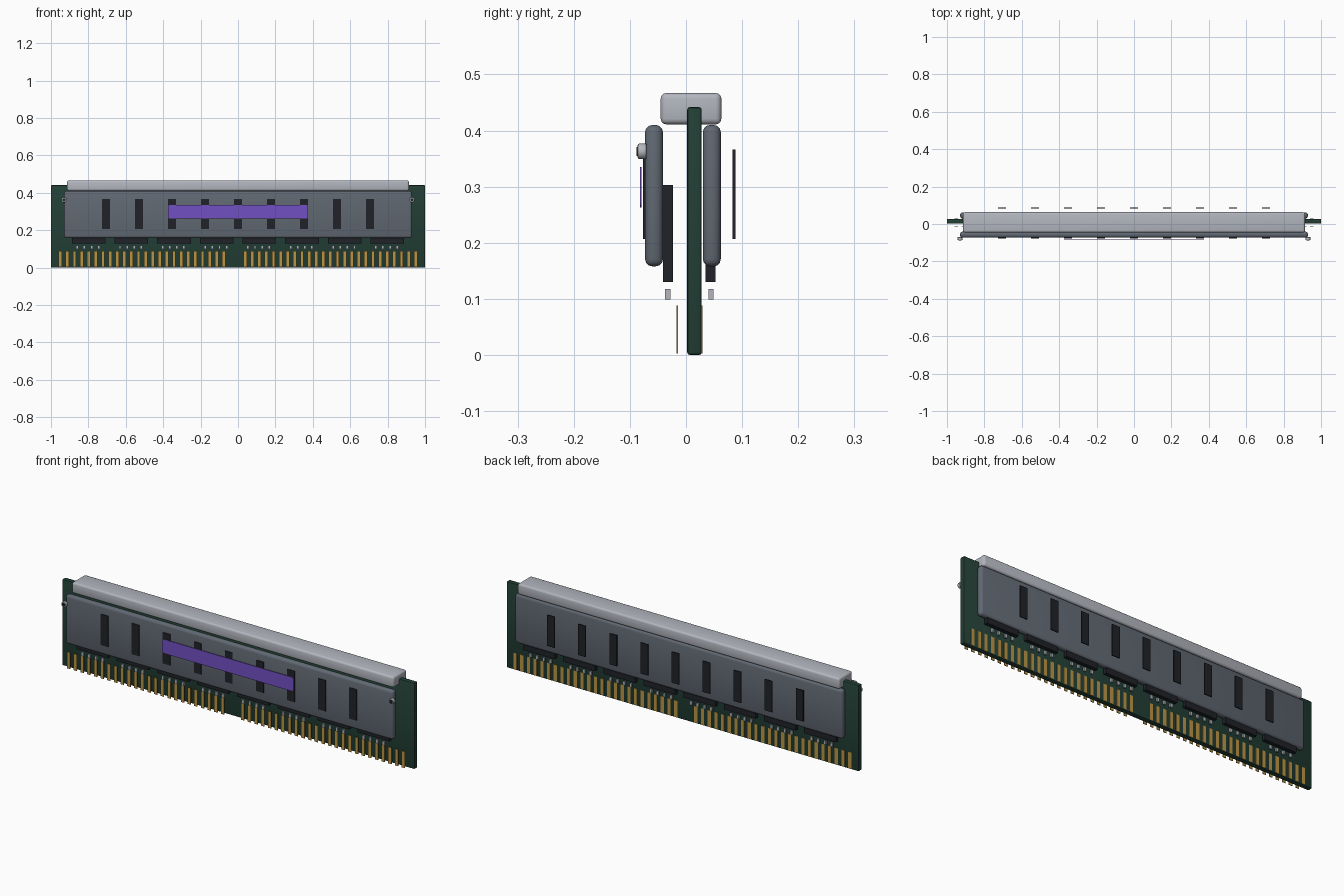
import bpy, bmesh, math
from mathutils import Matrix, Vector

if "Cube" in bpy.data.objects:
    bpy.data.objects.remove(bpy.data.objects["Cube"])


def material(name, rgb):
    m = bpy.data.materials.new(name)
    m.diffuse_color = (*rgb, 1)
    m.use_nodes = True
    m.node_tree.nodes["Principled BSDF"].inputs["Base Color"].default_value = m.diffuse_color
    return m


GREEN = material("board green", (0.016, 0.05, 0.036))
METAL = material("spreader grey", (0.12, 0.14, 0.17))
SILVER = material("light metal", (0.45, 0.47, 0.52))
BLACK = material("chip black", (0.014, 0.016, 0.021))
GOLD = material("contact gold", (0.50, 0.30, 0.06))
PURPLE = material("label purple", (0.17, 0.08, 0.55))


def finish(name, bm, mat, bevel=0, segments=3):
    bmesh.ops.recalc_face_normals(bm, faces=bm.faces)
    mesh = bpy.data.meshes.new(name)
    bm.to_mesh(mesh)
    bm.free()
    ob = bpy.data.objects.new(name, mesh)
    bpy.context.collection.objects.link(ob)
    mesh.materials.append(mat)
    bpy.context.view_layer.objects.active = ob
    bpy.ops.object.select_all(action='DESELECT')
    ob.select_set(True)
    if bevel:
        mod = ob.modifiers.new("bevel", 'BEVEL')
        mod.width, mod.segments = bevel, segments
        bpy.ops.object.modifier_apply(modifier=mod.name)
        bpy.ops.object.shade_smooth_by_angle(angle=math.radians(35))
    return ob


def add_box(bm, x, y, z):
    """Add a box from (low, high) pairs on each axis."""
    size = [b - a for a, b in (x, y, z)]
    mid = Vector([(a + b) / 2 for a, b in (x, y, z)])
    return bmesh.ops.create_cube(
        bm, size=1, matrix=Matrix.Translation(mid) @ Matrix.Diagonal((*size, 1)))


def box(name, x, y, z, mat, bevel=0, segments=3):
    bm = bmesh.new()
    add_box(bm, x, y, z)
    return finish(name, bm, mat, bevel, segments)


def row(name, centres, width, y, z, mat, bevel=0):
    """One object holding equal boxes spread along x."""
    bm = bmesh.new()
    for c in centres:
        add_box(bm, (c - width / 2, c + width / 2), y, z)
    return finish(name, bm, mat, bevel, 1)


def disc(name, x, z, radius, y, mat, bevel=0):
    bm = bmesh.new()
    bmesh.ops.create_cone(
        bm, cap_ends=True, segments=20, radius1=radius, radius2=radius, depth=y[1] - y[0],
        matrix=Matrix.Translation((x, sum(y) / 2, z)) @ Matrix.Rotation(math.pi / 2, 4, 'X'))
    ob = finish(name, bm, mat, bevel, 2)
    bpy.ops.object.shade_smooth_by_angle(angle=math.radians(35))
    return ob


# Circuit board and the top bar clamped over it
box("circuit_board", (-1, 1), (0.002, 0.028), (0, 0.442), GREEN, 0.005, 2)
box("top_bar", (-0.914, 0.914), (-0.045, 0.063), (0.411, 0.467), SILVER, 0.01)

# Heat spreader plates
for side, y in (("front", (-0.073, -0.041)), ("back", (0.030, 0.062))):
    box(side + "_heat_spreader", (-0.93, 0.93), y, (0.158, 0.41), METAL, 0.013)

# Positions of repeated parts
chips = [(i - 3.5) * 0.228 for i in range(8)]
parts = [c + (j - 1.5) * 0.038 - 0.004 for c in chips for j in range(4)]
slots = [(i - 4) * 0.1765 for i in range(9)]
pins = [-0.95 + i * 0.038 for i in range(51) if i not in (24, 25)]

# Memory chips, small components, dark slots and edge contacts on both sides
for side, chip_y, part_y, slot_y, pin_y in (
        ("front", (-0.041, -0.023), (-0.037, -0.028), (-0.0765, -0.0715), (-0.017, -0.014)),
        ("back", (0.035, 0.053), (0.040, 0.049), (0.083, 0.088), (0.0265, 0.0292))):
    row(side + "_memory_chips", chips, 0.18, chip_y, (0.13, 0.303), BLACK)
    row(side + "_components", parts, 0.013, part_y, (0.099, 0.118), SILVER)
    row(side + "_vent_slots", slots, 0.042, slot_y, (0.207, 0.366), BLACK)
    row(side + "_contacts", pins, 0.018, pin_y, (0.003, 0.088), GOLD)

# Label strip with rounded corners
bm = bmesh.new()
add_box(bm, (-0.373, 0.373), (-0.082, -0.079), (0.263, 0.335))
edges = [e for e in bm.edges
         if abs(e.verts[0].co.y - e.verts[1].co.y) > 0.001]
bmesh.ops.bevel(bm, geom=edges, offset=0.01, segments=3, profile=0.5, affect='EDGES')
finish("label_strip", bm, PURPLE)

# Screws at the upper ends of the front plate
for side, x in (("left", -0.93), ("right", 0.93)):
    disc(side + "_screw_head", x, 0.363, 0.014, (-0.086, -0.07), SILVER, 0.003)
    disc(side + "_screw_socket", x, 0.363, 0.008, (-0.0885, -0.084), BLACK)
